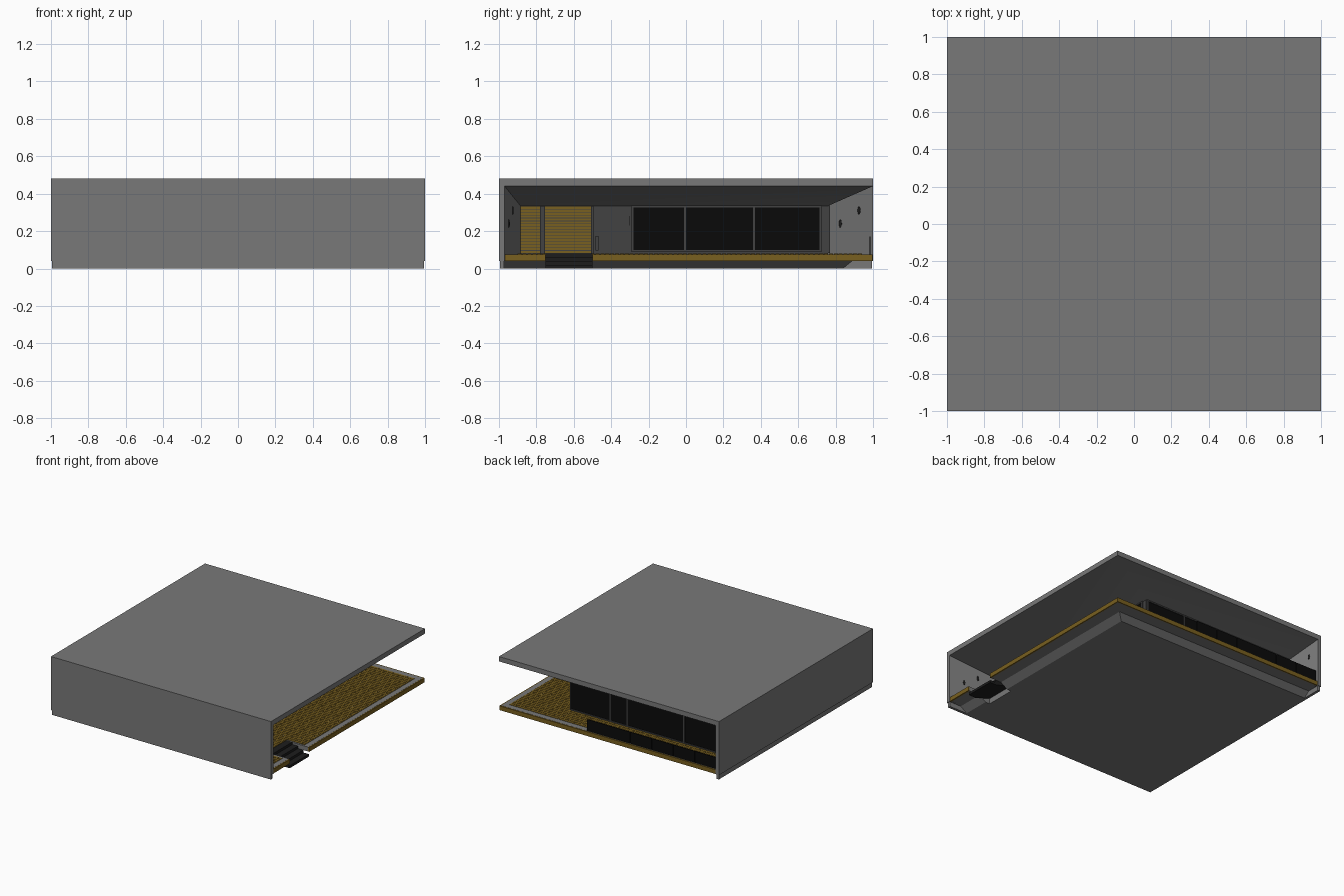
import bpy, bmesh, math
from mathutils import Matrix, Vector

if "Cube" in bpy.data.objects:
    bpy.data.objects.remove(bpy.data.objects["Cube"])


def material(name, rgb):
    m = bpy.data.materials.new(name)
    m.diffuse_color = (*rgb, 1)
    m.use_nodes = True
    m.node_tree.nodes["Principled BSDF"].inputs["Base Color"].default_value = m.diffuse_color
    return m


GREY = material("concrete_grey", (0.19, 0.19, 0.19))
WOOD = material("wood", (0.19, 0.115, 0.014))
GLASS = material("black_glass", (0.003, 0.003, 0.003))
DARK = material("dark_metal", (0.012, 0.012, 0.012))
FRAME = material("house_dark_grey", (0.055, 0.055, 0.055))


def finish(name, bm, mat=GREY):
    bmesh.ops.recalc_face_normals(bm, faces=bm.faces)
    me = bpy.data.meshes.new(name)
    bm.to_mesh(me)
    bm.free()
    ob = bpy.data.objects.new(name, me)
    bpy.context.collection.objects.link(ob)
    me.materials.append(mat)
    return ob


def boxes(name, spans, mat=GREY):
    """One object from boxes given as (x0, x1, y0, y1, z0, z1)."""
    bm = bmesh.new()
    for x0, x1, y0, y1, z0, z1 in spans:
        mid = Vector((x0 + x1, y0 + y1, z0 + z1)) / 2
        size = Matrix.Diagonal((x1 - x0, y1 - y0, z1 - z0, 1))
        bmesh.ops.create_cube(bm, size=1, matrix=Matrix.Translation(mid) @ size)
    return finish(name, bm, mat)


def prism(name, pts, move, mat=GREY):
    """Extrude a flat outline of 3D points along a vector."""
    bm = bmesh.new()
    face = bm.faces.new([bm.verts.new(p) for p in pts])
    new = bmesh.ops.extrude_face_region(bm, geom=[face])["geom"]
    bmesh.ops.translate(bm, vec=move, verts=[v for v in new if isinstance(v, bmesh.types.BMVert)])
    return finish(name, bm, mat)


def plan(name, pts, z0, z1, mat=GREY):
    return prism(name, [(x, y, z0) for x, y in pts], (0, 0, z1 - z0), mat)


def loft(name, rings, mat=GREY):
    """Stack of rectangles given as (z, x0, x1, y0, y1)."""
    bm = bmesh.new()
    loops = [[bm.verts.new(p) for p in ((x0, y0, z), (x1, y0, z), (x1, y1, z), (x0, y1, z))]
             for z, x0, x1, y0, y1 in rings]
    for a, b in zip(loops, loops[1:]):
        for i in range(4):
            j = (i + 1) % 4
            bm.faces.new((a[i], a[j], b[j], b[i]))
    bm.faces.new(loops[0])
    bm.faces.new(loops[-1])
    return finish(name, bm, mat)


HX, HY, HW = 0.52, 0.76, -0.885      # house wall planes
FLOOR, CEIL = 0.08, 0.335

# roof slab with softly shaded sloping soffit
roof = loft("roof", [(CEIL, -0.98, HX, -0.98, HY), (0.44, -0.98, 0.999, -0.98, 0.999),
                     (0.44, -1, 1, -1, 1), (0.48, -1, 1, -1, 1)])
bpy.context.view_layer.objects.active = roof
roof.select_set(True)
bpy.ops.object.shade_smooth_by_angle(angle=math.radians(30))
roof.select_set(False)

# L-shaped outer walls, flared towards the openings
plan("outer_walls", [(-1, -1), (1, -1), (1, -0.97), (HX, HW), (HW, HW),
                     (HW, HY), (-0.97, 1), (-1, 1)], 0.04, 0.44)
plan("wall_plinth", [(-0.994, -0.994), (0.994, -0.994), (0.994, -0.972), (-0.972, -0.972),
                     (-0.972, 0.994), (-0.994, 0.994)], 0, 0.04)

# tapered foundation with a notch for the stairs
base = loft("foundation", [(0, -0.98, 0.83, -0.98, 0.84), (0.041, -0.98, 0.89, -0.98, 0.89)])
notch = boxes("stair_notch_cutter", [(0.79, 1.1, -0.75, -0.5, -0.1, 0.1)])
notch.hide_render = True
notch.hide_viewport = True
cut = base.modifiers.new("notch", "BOOLEAN")
cut.operation, cut.object, cut.solver = "DIFFERENCE", notch, "EXACT"

# house body
boxes("house_body", [(-0.9, HX, -0.9, HY, 0.05, CEIL + 0.003)], FRAME)

# deck slab and wooden fascia
plan("deck_slab", [(-0.96, 0.74), (0.5, 0.74), (0.5, -0.96), (0.988, -0.96), (0.988, -0.75),
                   (0.79, -0.75), (0.79, -0.5), (0.988, -0.5), (0.988, 0.988),
                   (-0.96, 0.988)], 0.04, 0.076)
boxes("deck_fascia", [(0.986, 0.998, -0.968, -0.75, 0.04, 0.075),
                      (0.986, 0.998, -0.5, 0.998, 0.04, 0.075),
                      (-0.965, 0.998, 0.986, 0.998, 0.04, 0.075)], WOOD)

# staggered deck planks
planks = []
pitch, length = 0.026, 0.13
y, row = -0.9, 0
while y + pitch < 0.95:
    x0 = -0.93 if y > HY else HX + 0.01
    x1 = 0.785 if -0.755 < y + pitch and y < -0.495 else 0.945
    x = x0 - (row % 2) * length / 2
    while x < x1 - 0.01:
        a, b = max(x, x0), min(x + length - 0.004, x1)
        planks.append((a, b, y, y + pitch - 0.004, 0.07, 0.079))
        x += length
    y += pitch
    row += 1
boxes("deck_planks", planks, WOOD)

# entrance stairs, side profile extruded along y
prof = [(0.79, 0.045), (0.79, FLOOR)]
for i in range(4):
    x = min(0.845 + i * 0.05, 0.998)
    prof += [(x, FLOOR - i * 0.02), (x, FLOOR - 0.02 - i * 0.02)]
prof.append((0.93, 0.0))
prism("entrance_stairs", [(px, -0.75, pz) for px, pz in prof], (0, 0.25, 0), DARK)

# horizontal wooden cladding beside the door
slats = []
for y0, y1 in ((HW, -0.78), (-0.755, -0.508)):
    for i in range(16):
        z = FLOOR + 0.002 + i * 0.0158
        slats.append((HX - 0.01, HX + 0.008, y0, y1, z, z + 0.0125))
boxes("wall_cladding", slats, WOOD)
boxes("cladding_post", [(HX - 0.01, HX + 0.015, -0.778, -0.757, FLOOR, CEIL),
                        (HX - 0.01, HX + 0.015, -0.506, -0.494, FLOOR, CEIL)], FRAME)

# entrance door with handle, hinges and lock
boxes("entrance_door", [(HX - 0.01, HX + 0.008, -0.488, -0.3, FLOOR + 0.004, 0.325)], FRAME)
boxes("door_hardware", [(HX, HX + 0.022, -0.483, -0.468, 0.095, 0.175),
                        (HX, HX + 0.016, -0.325, -0.312, 0.17, 0.19),
                        (HX, HX + 0.016, -0.31, -0.3, 0.23, 0.28),
                        (HX, HX + 0.016, -0.47, -0.45, 0.3, 0.312)], FRAME)

# windows on the right side and the back, with slim frames
right = [(-0.28, -0.012), (0.0, 0.358), (0.37, 0.715)]
back = [(-0.88, -0.526), (-0.514, -0.011), (0.001, 0.144), (0.156, 0.505)]
boxes("side_windows", [(HX - 0.01, HX + 0.004, a, b, 0.1, 0.328) for a, b in right], GLASS)
boxes("back_windows", [(a, b, HY - 0.01, HY + 0.004, 0.09, 0.328) for a, b in back], GLASS)
boxes("side_window_frame",
      [(HX - 0.01, HX + 0.01, y - 0.006, y + 0.006, 0.09, CEIL) for y in (-0.287, -0.006, 0.364, 0.721)]
      + [(HX - 0.01, HX + 0.01, -0.293, 0.727, z, z + 0.01) for z in (0.09, 0.326)], FRAME)
boxes("back_window_frame",
      [(x - 0.006, x + 0.006, HY - 0.01, HY + 0.01, 0.082, CEIL) for x in (-0.52, -0.005, 0.15, 0.511)]
      + [(HW, 0.517, HY - 0.01, HY + 0.01, z, z + 0.01) for z in (0.082, 0.326)], FRAME)

# glass railing along the back edge of the deck
step = (0.21 + 0.965) / 6
boxes("railing_glass", [(-0.965 + i * step + 0.002, -0.965 + (i + 1) * step - 0.002, 0.98, 0.986,
                         0.075, 0.17) for i in range(6)], GLASS)

# oval wall lamps on the flared reveals
bm = bmesh.new()
tilt = Matrix.Rotation(-math.atan(0.085 / 0.48), 4, 'Z')
for d, z in ((0.126, 0.24), (0.244, 0.31)):
    spot = -0.97 + 0.085 * d / 0.48
    bmesh.ops.create_uvsphere(bm, u_segments=12, v_segments=8, radius=1,
                              matrix=Matrix.Translation((1 - d, spot, z)) @ tilt
                              @ Matrix.Diagonal((0.009, 0.006, 0.022, 1)))
for y, z in ((0.825, 0.24), (0.925, 0.31)):
    spot = -0.97 + 0.085 * (1 - y) / 0.24
    bmesh.ops.create_uvsphere(bm, u_segments=12, v_segments=8, radius=1,
                              matrix=Matrix.Translation((spot, y, z))
                              @ Matrix.Diagonal((0.007, 0.008, 0.022, 1)))
finish("wall_lamps", bm, DARK)
